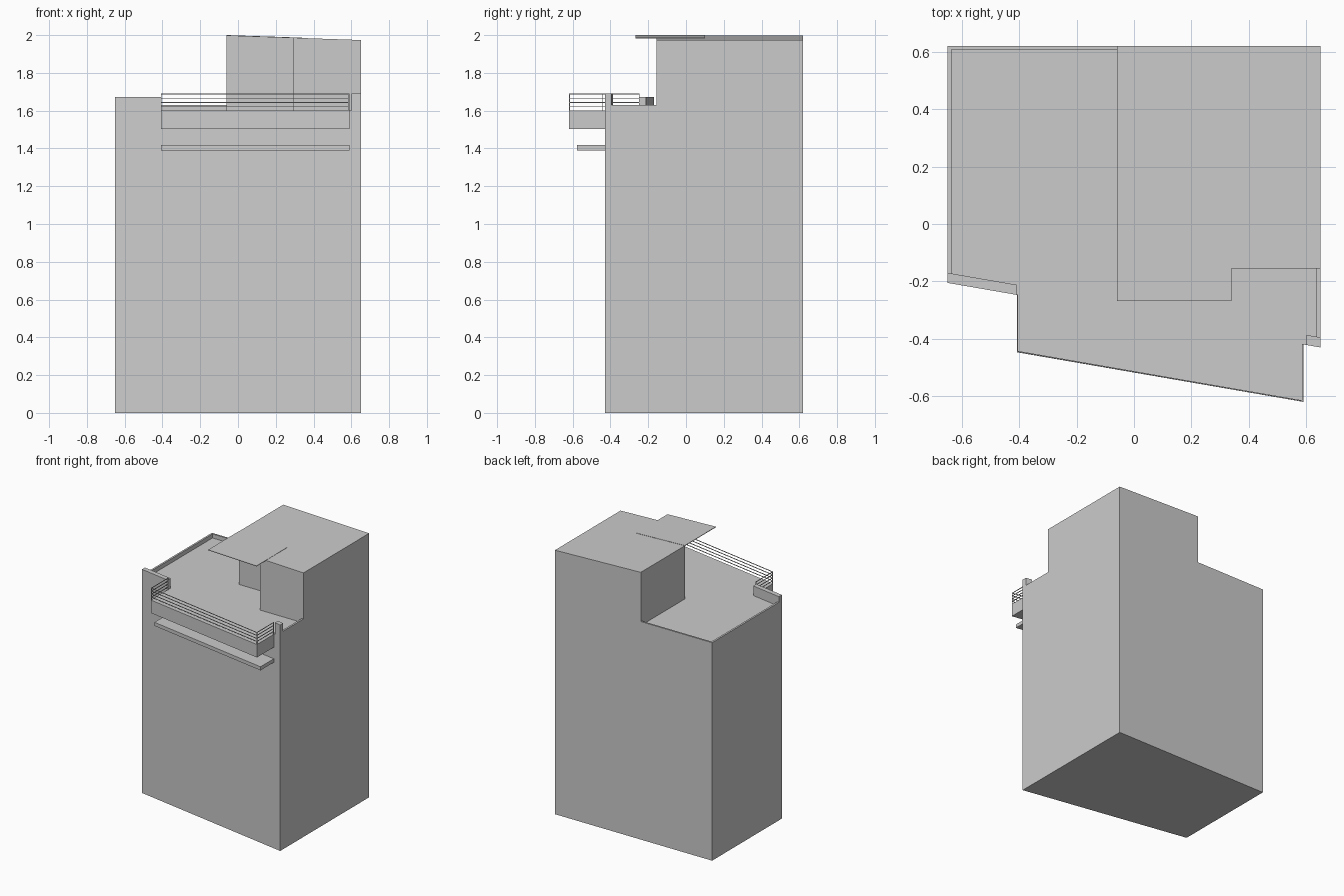
import bpy, bmesh
from mathutils import Vector

if "Cube" in bpy.data.objects:
    bpy.data.objects.remove(bpy.data.objects["Cube"])

FRONT_SLOPE = -0.225 / 1.3


def wall_y(x, offset=0.0):
    """y of the slanted front wall at x, moved by offset."""
    return -0.205 + FRONT_SLOPE * (x + 0.65) + offset


def prism(name, outline, z0, top):
    """Extrude an outline from z0 to top (a number or a function of x)."""
    height = top if callable(top) else (lambda x: top)
    bm = bmesh.new()
    low = [bm.verts.new((x, y, z0(x) if callable(z0) else z0)) for x, y in outline]
    high = [bm.verts.new((x, y, height(x))) for x, y in outline]
    bm.faces.new(low)
    bm.faces.new(high)
    n = len(outline)
    for i in range(n):
        j = (i + 1) % n
        bm.faces.new((low[i], low[j], high[j], high[i]))
    bmesh.ops.recalc_face_normals(bm, faces=bm.faces)
    mesh = bpy.data.meshes.new(name)
    bm.to_mesh(mesh)
    bm.free()
    obj = bpy.data.objects.new(name, mesh)
    bpy.context.collection.objects.link(obj)
    return obj


def rect(x0, x1, y0, y1):
    return [(x0, y0), (x1, y0), (x1, y1), (x0, y1)]


def slanted(x0, x1, front, back):
    """Strip parallel to the front wall."""
    return [(x0, wall_y(x0, front)), (x1, wall_y(x1, front)),
            (x1, wall_y(x1, back)), (x0, wall_y(x0, back))]


def bar(name, a, b, t):
    """Thin square rod between two points."""
    a, b = Vector(a), Vector(b)
    bpy.ops.mesh.primitive_cube_add(size=1, location=(a + b) / 2)
    obj = bpy.context.object
    obj.name = name
    obj.scale = (t, t, (b - a).length + t)
    obj.rotation_euler = (b - a).to_track_quat('Z', 'Y').to_euler()


DECK = 1.60

# Main block with slanted front
prism("building_block", [(-0.65, wall_y(-0.65)), (0.65, wall_y(0.65)),
                         (0.65, 0.62), (-0.65, 0.62)], 0, DECK)

# Low roof edges and taller front parapets
prism("left_parapet", rect(-0.65, -0.636, -0.18, 0.62), DECK, 1.63)
prism("back_parapet", rect(-0.636, -0.06, 0.607, 0.62), DECK, 1.63)
prism("right_parapet", rect(0.636, 0.65, -0.40, -0.155), DECK, 1.63)
prism("front_left_parapet", slanted(-0.65, -0.408, 0, 0.035), DECK, 1.672)
prism("front_right_parapet", slanted(0.60, 0.65, 0, 0.035), DECK, 1.69)


# Stepped penthouse with gently sloping roof
def roof_z(x):
    return 1.998 - 0.034 * (x + 0.06)


prism("penthouse", [(-0.06, 0.10), (0.29, 0.10), (0.29, -0.155), (0.65, -0.155),
                    (0.65, 0.62), (-0.06, 0.62)], DECK, roof_z)
prism("roof_canopy", rect(-0.06, 0.34, -0.268, 0.10),
      lambda x: roof_z(x) - 0.002, lambda x: roof_z(x) + 0.002)

# Balcony slab and sunshade ledge below it
X0, X1 = -0.408, 0.59
prism("balcony_slab", slanted(X0, X1, -0.20, 0), 1.503, DECK)
prism("sunshade_ledge", slanted(X0, X1, -0.157, 0), 1.39, 1.417)

# Balcony railing: four rails around three sides, with corner posts
T = 0.004
path = [(X0 + T / 2, wall_y(X0)), (X0 + T / 2, wall_y(X0, -0.197)),
        (X1 - T / 2, wall_y(X1, -0.197)), (X1 - T / 2, wall_y(X1))]
for z in (1.688, 1.666, 1.643, 1.621):
    for p, q in zip(path, path[1:]):
        bar("balcony_rail", (*p, z), (*q, z), T)
for p in path:
    bar("balcony_post", (*p, DECK), (*p, 1.688), T)
